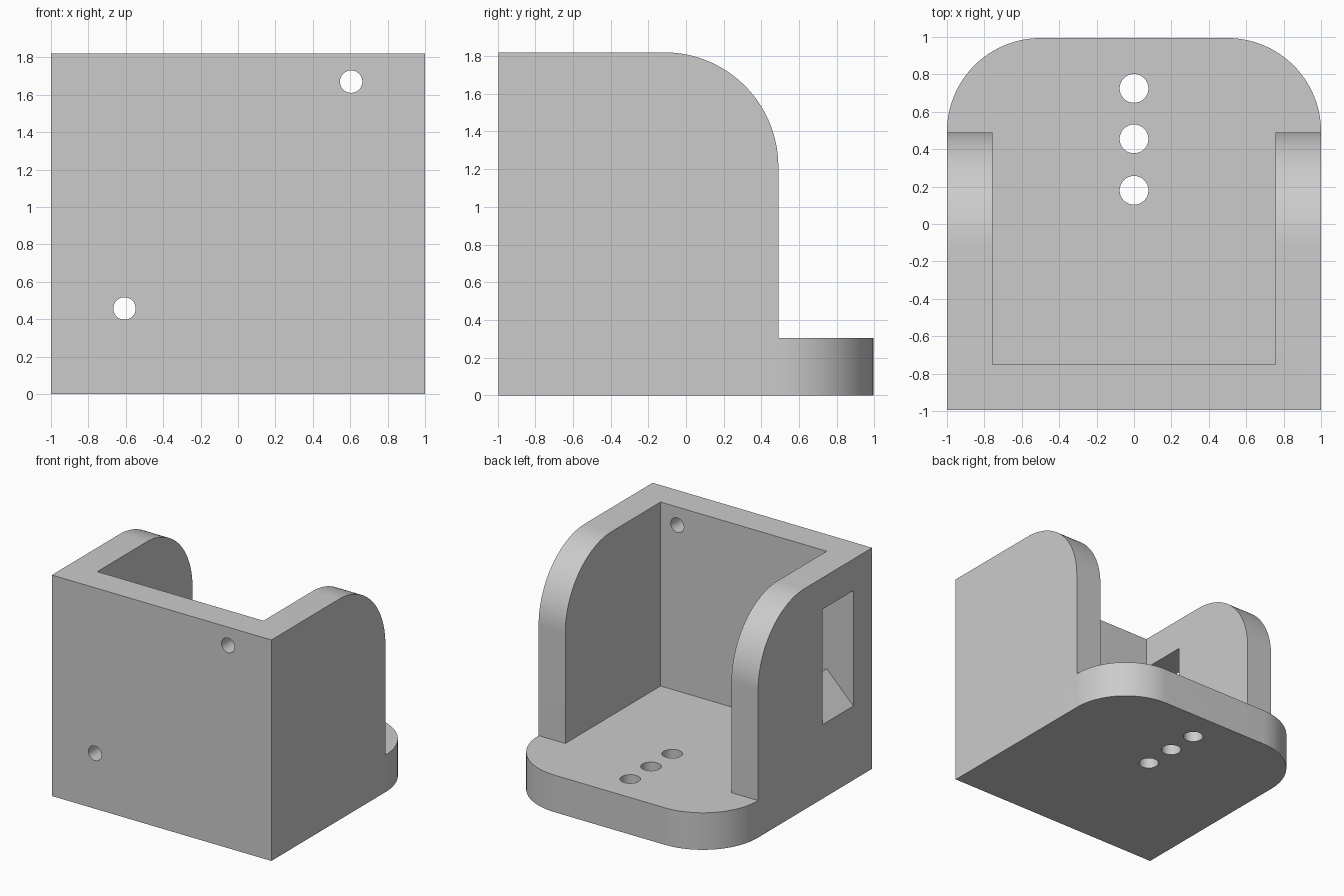
import bpy, bmesh, math
from mathutils import Vector

cube = bpy.data.objects.get("Cube")
if cube:
    bpy.data.objects.remove(cube, do_unlink=True)

# Main dimensions
DEPTH, HEIGHT, FLOOR = 0.994, 1.82, 0.305
INNER_X, INNER_Y, WALL_END = 0.757, -0.75, 0.49
WALL_R, BASE_R = 0.606, 0.5

grey = bpy.data.materials.new("plain_grey")
grey.use_nodes = True
colour = (0.6, 0.6, 0.6, 1)
grey.diffuse_color = colour
grey.node_tree.nodes["Principled BSDF"].inputs["Base Color"].default_value = colour


def arc(cx, cy, r, start, end, steps=32):
    angles = [math.radians(start + (end - start) * i / steps) for i in range(steps + 1)]
    return [(cx + r * math.cos(a), cy + r * math.sin(a)) for a in angles]


def prism(name, outline, axis, low, high):
    """Extrude a flat outline along an axis; the outline uses the other two axes in order."""
    def place(u, v, w):
        return Vector({"x": (w, u, v), "y": (u, w, v), "z": (u, v, w)}[axis])
    bm = bmesh.new()
    face = bm.faces.new([bm.verts.new(place(u, v, low)) for u, v in outline])
    ext = bmesh.ops.extrude_face_region(bm, geom=[face])
    moved = [g for g in ext["geom"] if isinstance(g, bmesh.types.BMVert)]
    bmesh.ops.translate(bm, verts=moved, vec=place(0, 0, high - low))
    bmesh.ops.recalc_face_normals(bm, faces=bm.faces)
    mesh = bpy.data.meshes.new(name)
    bm.to_mesh(mesh)
    bm.free()
    obj = bpy.data.objects.new(name, mesh)
    bpy.context.collection.objects.link(obj)
    return obj


def combine(target, tool, operation="DIFFERENCE"):
    mod = target.modifiers.new("cut", "BOOLEAN")
    mod.operation, mod.solver, mod.object = operation, "EXACT", tool
    tool.hide_render = True
    bpy.context.view_layer.update()
    graph = bpy.context.evaluated_depsgraph_get()
    mesh = bpy.data.meshes.new_from_object(target.evaluated_get(graph))
    target.modifiers.clear()
    target.data = mesh
    bpy.data.objects.remove(tool, do_unlink=True)


def rectangle(u0, u1, v0, v1):
    return [(u0, v0), (u1, v0), (u1, v1), (u0, v1)]


# Side silhouette: tall rounded walls stepping down to the base plate
side = [(-1.2, 0), (1.2, 0), (1.2, FLOOR), (WALL_END, FLOOR)]
side += arc(WALL_END - WALL_R, HEIGHT - WALL_R, WALL_R, 0, 90) + [(-1.2, HEIGHT)]
bracket = prism("bracket", side, "x", -1.2, 1.2)

# Plan outline with rounded back corners
plan = [(-1, -DEPTH), (1, -DEPTH)]
plan += arc(1 - BASE_R, DEPTH - BASE_R, BASE_R, 0, 90)
plan += arc(BASE_R - 1, DEPTH - BASE_R, BASE_R, 90, 180)
combine(bracket, prism("plan_outline", plan, "z", -1, 3), "INTERSECT")

# Open pocket between the walls
pocket = rectangle(-INNER_X, INNER_X, INNER_Y, 2)
combine(bracket, prism("pocket", pocket, "z", FLOOR, 3))

# Window through one side wall, with a sill sloping up towards the inside
window = [(-1.1, 0.51), (-0.6, 1.01), (-0.6, 1.56), (-1.1, 1.56)]
combine(bracket, prism("window", window, "y", INNER_Y, -0.35))

# Holes in the base plate
for y in (0.725, 0.455, 0.18):
    combine(bracket, prism("base_hole", arc(0, y, 0.077, 0, 360)[:-1], "z", -1, 1))

# Screw holes in the front wall
for x, z in ((0.605, 1.67), (-0.607, 0.457)):
    combine(bracket, prism("screw_hole", arc(x, z, 0.06, 0, 360)[:-1], "y", -1.5, -0.5))

bracket.data.materials.clear()
bracket.data.materials.append(grey)
for poly in bracket.data.polygons:
    poly.material_index = 0

bpy.ops.object.select_all(action="DESELECT")
bracket.select_set(True)
bpy.context.view_layer.objects.active = bracket
bpy.ops.object.shade_smooth_by_angle(angle=math.radians(30))
